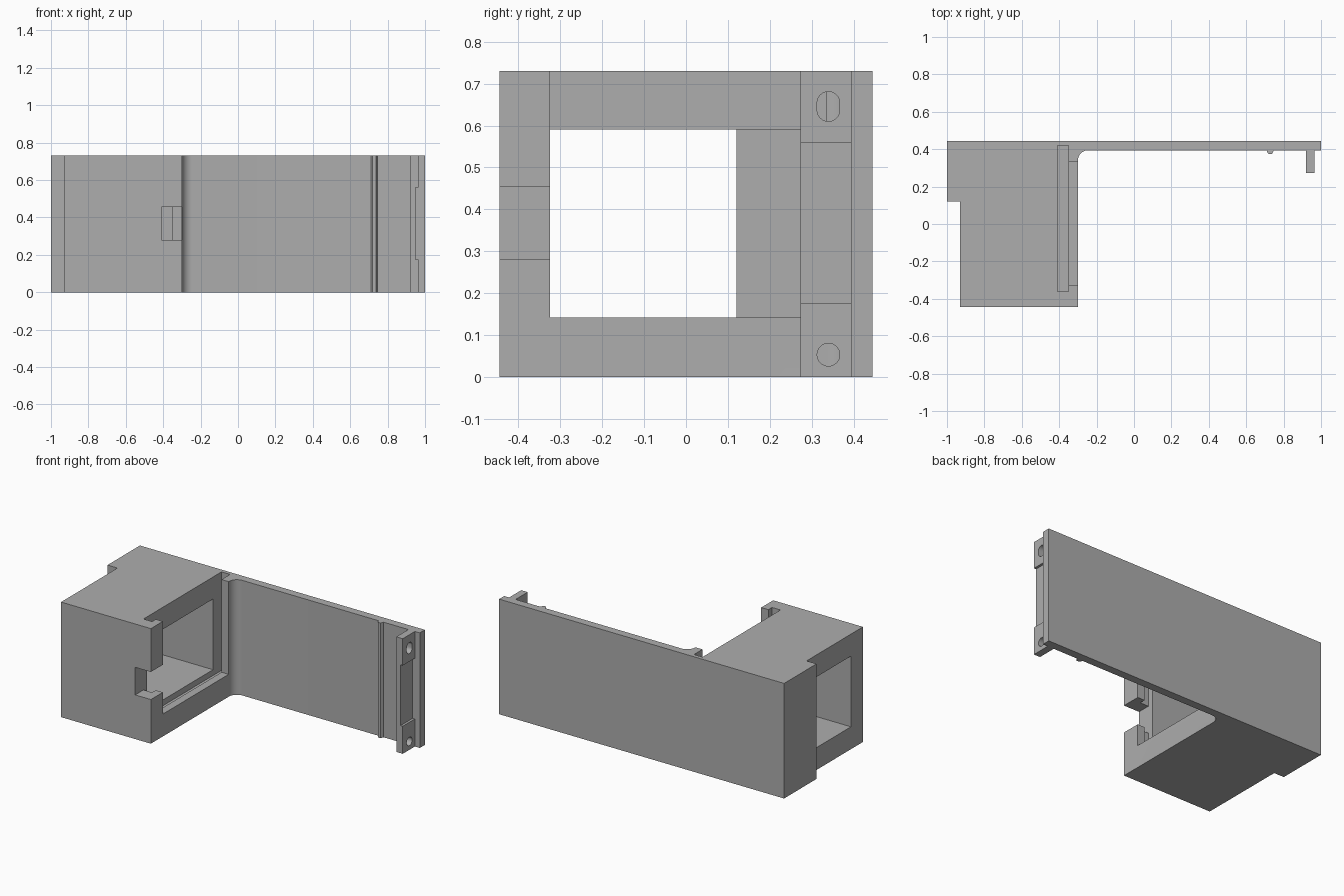
import bpy, bmesh, math

cube = bpy.data.objects.get("Cube")
if cube:
    bpy.data.objects.remove(cube, do_unlink=True)

mat = bpy.data.materials.new("plain grey")
mat.use_nodes = True
GREY = (0.42, 0.42, 0.42, 1)
mat.diffuse_color = GREY
mat.node_tree.nodes["Principled BSDF"].inputs["Base Color"].default_value = GREY

H = 0.73            # overall height
FRONT, BACK = -0.445, 0.445
PLATE = 0.394       # inner face of the back plate


def prism(name, outline, z0, z1):
    """Extrude an x/y outline from z0 to z1."""
    bm = bmesh.new()
    face = bm.faces.new([bm.verts.new((x, y, z0)) for x, y in outline])
    out = bmesh.ops.extrude_face_region(bm, geom=[face])
    verts = [v for v in out["geom"] if isinstance(v, bmesh.types.BMVert)]
    bmesh.ops.translate(bm, verts=verts, vec=(0, 0, z1 - z0))
    bmesh.ops.recalc_face_normals(bm, faces=bm.faces)
    me = bpy.data.meshes.new(name)
    bm.to_mesh(me)
    bm.free()
    me.materials.append(mat)
    ob = bpy.data.objects.new(name, me)
    bpy.context.collection.objects.link(ob)
    return ob


def box(name, x0, x1, y0, y1, z0, z1):
    return prism(name, [(x0, y0), (x1, y0), (x1, y1), (x0, y1)], z0, z1)


def hole(name, x, y, z_low, z_high, r):
    """Cutter along x; round, or a slot when z_low and z_high differ."""
    pts = []
    for i in range(34):
        a = math.pi * (i if i < 17 else i - 1) / 16
        pts.append((r * math.cos(a), r * math.sin(a) + (z_high if i < 17 else z_low)))
    if z_low == z_high:
        pts = pts[:16] + pts[17:33]
    ob = prism(name, pts, -0.1, 0.1)
    # outline x -> y, outline y -> z, depth -> x
    for v in ob.data.vertices:
        a, b, c = v.co
        v.co = (x + c, y + a, b)
    return ob


def cut(target, cutters):
    bpy.context.view_layer.objects.active = target
    for c in cutters:
        mod = target.modifiers.new("cut", "BOOLEAN")
        mod.operation = "DIFFERENCE"
        mod.solver = "EXACT"
        mod.object = c
        bpy.ops.object.modifier_apply(modifier=mod.name)
        bpy.data.objects.remove(c, do_unlink=True)


def smooth(ob):
    bpy.ops.object.select_all(action="DESELECT")
    ob.select_set(True)
    bpy.context.view_layer.objects.active = ob
    bpy.ops.object.shade_smooth_by_angle(angle=math.radians(30))


# Housing and back plate share one outline, joined by a rounded inner corner
R = 0.055
fillet = [(-0.3 + R - R * math.cos(a), PLATE - R + R * math.sin(a))
          for a in (math.pi / 2 * i / 12 for i in range(13))]
body = prism("housing_and_back_plate",
             [(-1, BACK), (-1, 0.12), (-0.93, 0.12), (-0.93, FRONT), (-0.3, FRONT)]
             + fillet + [(1, PLATE), (1, BACK)], 0, H)

# Cavity with side window, sliding panel groove, mouth and finger notch
cut(body, [
    prism("cavity_cutter", [(-1.1, -0.325), (-0.38, -0.325), (-0.38, 0.335),
                            (-0.93, 0.335), (-0.93, 0.12), (-1.1, 0.12)], 0.142, 0.59),
    box("groove_cutter", -0.41, -0.35, -0.362, 0.42, 0.105, 0.9),
    box("mouth_cutter", -0.38, -0.2, -0.325, 0.335, 0.142, 0.9),
    box("notch_cutter", -0.41, -0.2, -0.6, -0.3, 0.28, 0.455),
])
smooth(body)

# Small tapered rib on the plate
prism("plate_rib", [(0.71, PLATE + 0.01), (0.71, 0.388), (0.719, 0.374),
                    (0.737, 0.374), (0.745, 0.388), (0.745, PLATE + 0.01)], 0, H)

# End flange, recessed between its two mounting lugs
flange = box("end_flange", 0.92, 0.965, 0.273, PLATE + 0.01, 0, H)
cut(flange, [
    box("recess_cutter", 0.95, 1.1, 0.2, PLATE, 0.175, 0.56),
    hole("round_hole_cutter", 0.94, 0.34, 0.053, 0.053, 0.027),
    hole("slot_hole_cutter", 0.94, 0.34, 0.637, 0.654, 0.027),
])
smooth(flange)
